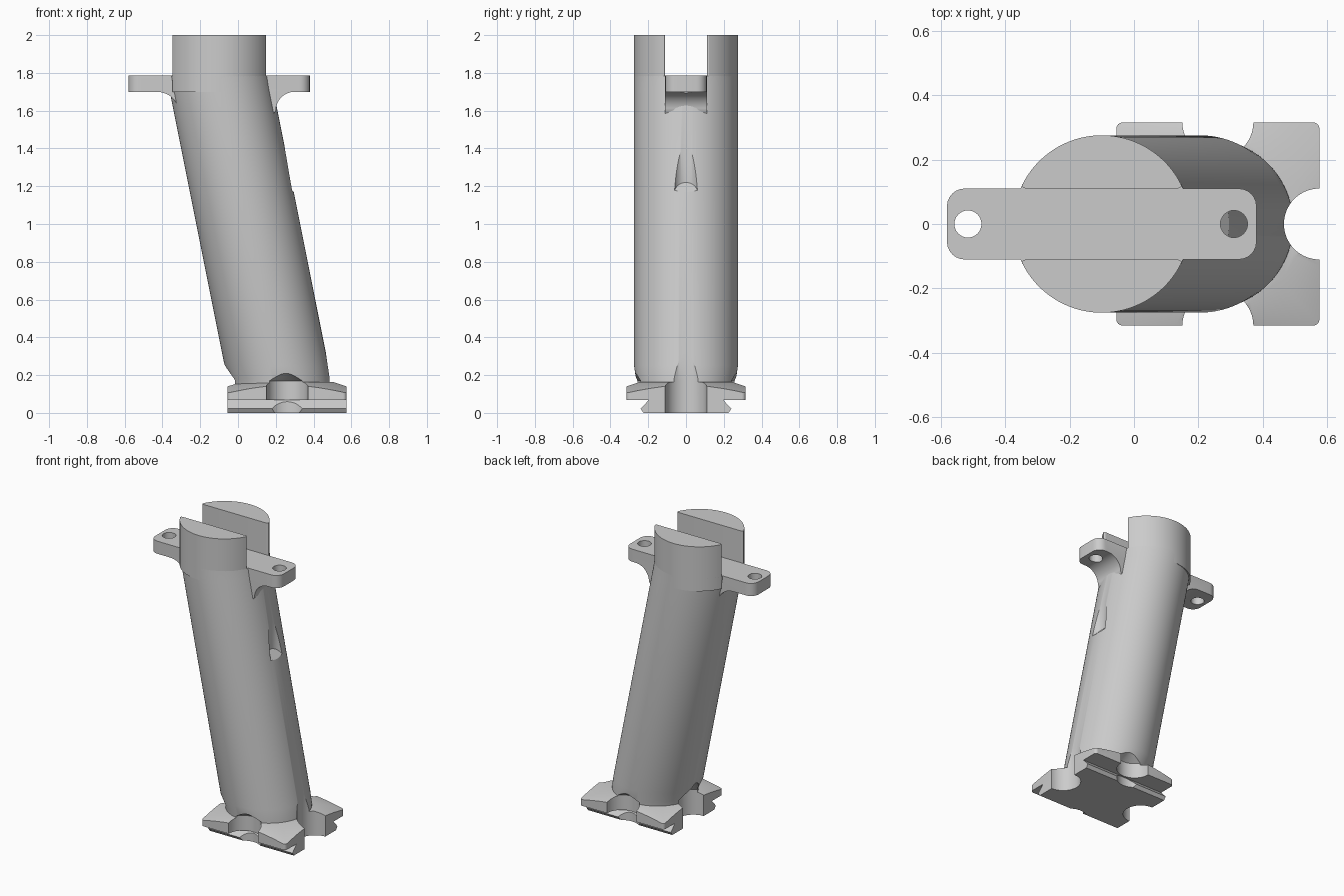
import bpy, bmesh, math
from mathutils import Vector

cube = bpy.data.objects.get("Cube")
if cube:
    bpy.data.objects.remove(cube, do_unlink=True)

grey = bpy.data.materials.new("light grey")
grey.use_nodes = True
COLOR = (0.6, 0.6, 0.6, 1)
grey.diffuse_color = COLOR
grey.node_tree.nodes["Principled BSDF"].inputs["Base Color"].default_value = COLOR

BASE_X, HALF = 0.26, 0.315      # foot centre and half width
TOP_X, RADIUS = -0.10, 0.275    # top of tube
SLOT, FLANGE_TOP = 0.11, 1.785


def arc(cx, cy, r, a0, a1, n):
    """Points on an arc, angles in degrees."""
    return [(cx + r * math.cos(math.radians(a0 + (a1 - a0) * i / n)),
             cy + r * math.sin(math.radians(a0 + (a1 - a0) * i / n))) for i in range(n + 1)]


def circle(cx, cy, r, n=64):
    return arc(cx, cy, r, 0, 360, n)[:-1]


def loft(name, rings):
    """Closed solid through rings of 3D points."""
    bm = bmesh.new()
    vs = [[bm.verts.new(p) for p in ring] for ring in rings]
    n = len(vs[0])
    for a, b in zip(vs, vs[1:]):
        for i in range(n):
            j = (i + 1) % n
            bm.faces.new((a[i], a[j], b[j], b[i]))
    bm.faces.new(vs[0][::-1])
    bm.faces.new(vs[-1])
    bmesh.ops.recalc_face_normals(bm, faces=bm.faces)
    me = bpy.data.meshes.new(name)
    bm.to_mesh(me)
    bm.free()
    me.materials.append(grey)
    ob = bpy.data.objects.new(name, me)
    bpy.context.collection.objects.link(ob)
    return ob


def prism(name, outline, lo, hi, axis="z"):
    place = {"z": lambda a, b, h: (a, b, h),
             "y": lambda a, b, h: (a, h, b),
             "x": lambda a, b, h: (h, a, b)}[axis]
    return loft(name, [[place(a, b, h) for a, b in outline] for h in (lo, hi)])


def round_uprights(ob, size, test):
    """Round the vertical edges whose midpoint passes the test."""
    bm = bmesh.new()
    bm.from_mesh(ob.data)
    picked = []
    for e in bm.edges:
        d = e.verts[1].co - e.verts[0].co
        if abs(d.z) > 0.9 * d.length and test((e.verts[0].co + e.verts[1].co) / 2):
            picked.append(e)
    bmesh.ops.bevel(bm, geom=picked, offset=size, segments=6, profile=0.5, affect="EDGES")
    bm.to_mesh(ob.data)
    bm.free()


def boolean(ob, cutters, operation="DIFFERENCE"):
    for c in cutters:
        m = ob.modifiers.new("cut", "BOOLEAN")
        m.operation, m.object, m.solver = operation, c, "EXACT"
    bpy.context.view_layer.update()
    done = ob.evaluated_get(bpy.context.evaluated_depsgraph_get())
    me = bpy.data.meshes.new_from_object(done)
    ob.modifiers.clear()
    ob.data = me


def ring(cx, cy, r, z, n=64):
    return [(x, y, z) for x, y in circle(cx, cy, r, n)]


# Leaning round tube
tube = loft("leaning_tube", [ring(0.232, 0, 0.263, 0.09, 96), ring(0.228, 0, 0.265, 0.18, 96),
                             ring(0.204, 0, RADIUS, 0.25, 96), ring(TOP_X + 0.01, 0, RADIUS, 1.72, 96),
                             ring(TOP_X, 0, RADIUS, FLANGE_TOP - 0.002, 96)])

# Two upright half-round prongs either side of the top slot
a = math.degrees(math.asin(SLOT / RADIUS))
prongs = []
for side, label in ((1, "back"), (-1, "front")):
    outline = [(x, side * y) for x, y in arc(TOP_X, 0, RADIUS, a, 180 - a, 48)]
    prong = prism(label + "_prong", outline, 1.7, 2.0)
    round_uprights(prong, 0.02, lambda p: abs(p.y) < SLOT + 0.001)
    prongs.append(prong)

# Mounting flange with curved gussets below
outline = [(-0.58, FLANGE_TOP), (-0.58, 1.70)]
outline += arc(-0.43, 1.58, 0.12, 90, 0, 12)
outline += [(-0.2, 1.45), (0.1, 1.45)]
outline += arc(0.30, 1.60, 0.10, 180, 90, 12)
outline += [(0.38, 1.70), (0.38, FLANGE_TOP)]
flange = prism("mounting_flange", outline, -SLOT, SLOT, "y")
round_uprights(flange, 0.055, lambda p: p.x < -0.57 or p.x > 0.37)
holes = [prism("hole_cutter", circle(x, 0, 0.042, 32), 1.5, 1.9) for x in (-0.515, 0.31)]
boolean(flange, holes)

# Foot plate, sloping off towards its corners
square = [(BASE_X + sx * HALF, sy * HALF) for sx, sy in ((-1, -1), (1, -1), (1, 1), (-1, 1))]
plate = prism("foot_plate", square, 0.068, 0.3)
round_uprights(plate, 0.02, lambda p: True)
slope = loft("slope_cutter", [ring(BASE_X, 0, 0.78, 0, 96), ring(BASE_X, 0, 0.262, 0.163, 96)])
boolean(plate, [slope], "INTERSECT")

# Dovetail rail under the plate
half = [(0.225, 0), (0.24, 0.022), (0.195, 0.07)]
rail = prism("dovetail_rail", half + [(-y, z) for y, z in half[::-1]],
             BASE_X - HALF, BASE_X + HALF, "x")

# Round notches on the four sides of the foot
def notch(x, y, top, r_top):
    return loft("notch_cutter", [ring(x, y, 0.11, -0.1), ring(x, y, 0.11, 0.17), ring(x, y, r_top, top)])

notches = [notch(BASE_X + HALF, 0, 0.45, 0.11), notch(BASE_X - HALF, 0, 0.27, 0.02),
           notch(BASE_X, HALF, 0.215, 0.04), notch(BASE_X, -HALF, 0.215, 0.04)]
boolean(plate, notches)
boolean(rail, notches)

# Screw clearance groove in the tube, with a sloping floor
floor = [(x, y, 1.18 + (0.285 - x)) for x, y in circle(0.31, 0, 0.065, 48)]
groove = loft("groove_cutter", [floor, ring(0.31, 0, 0.065, 1.5, 48)])
boolean(tube, notches + [groove])

for c in holes + notches + [slope, groove]:
    bpy.data.objects.remove(c, do_unlink=True)

# Smooth shading with crisp edges
bpy.ops.object.select_all(action="DESELECT")
for ob in [tube, flange, plate, rail] + prongs:
    ob.select_set(True)
    bpy.context.view_layer.objects.active = ob
bpy.ops.object.shade_smooth_by_angle(angle=math.radians(30))
